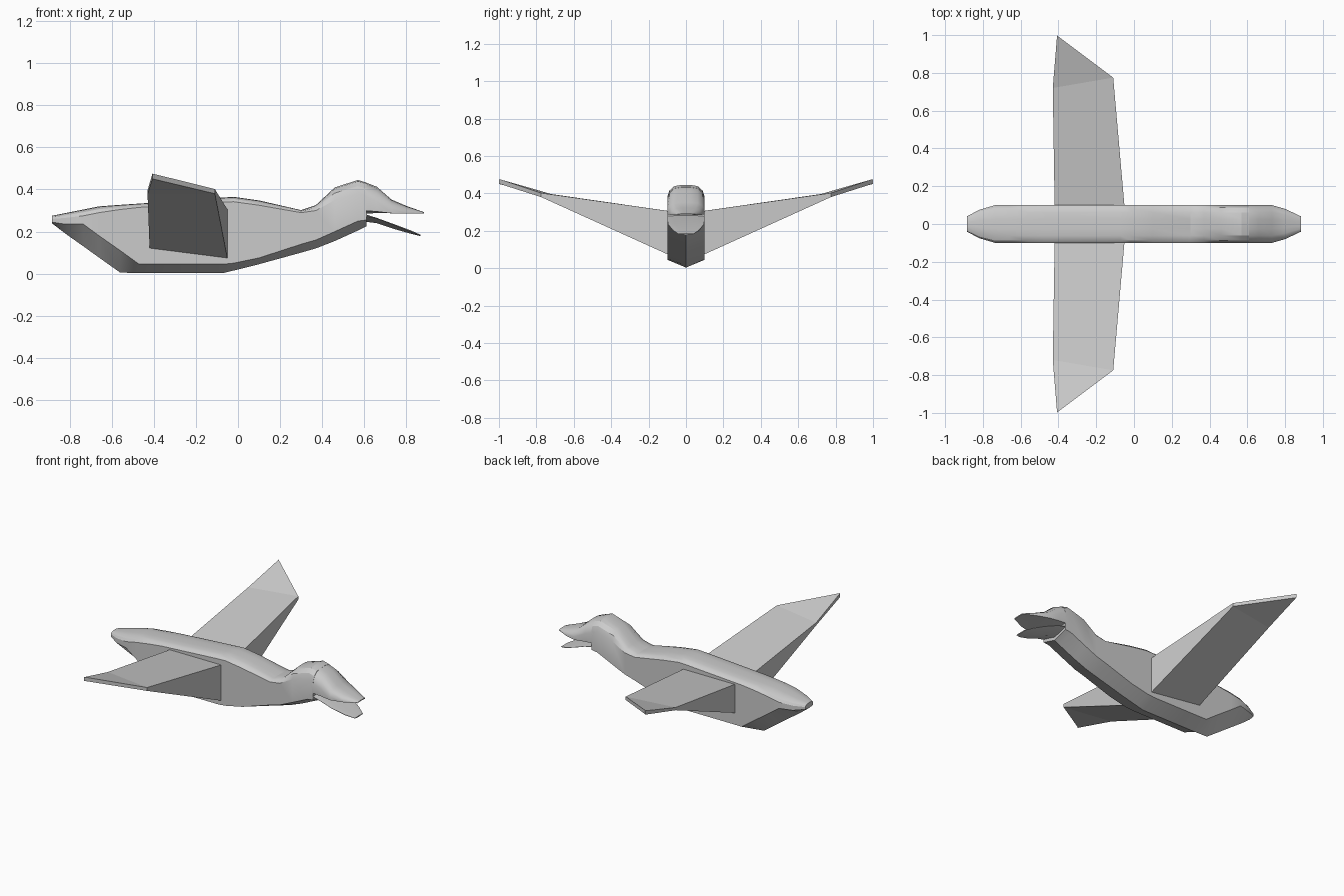
import bpy, bmesh, math

if "Cube" in bpy.data.objects:
    bpy.data.objects.remove(bpy.data.objects["Cube"], do_unlink=True)

grey = bpy.data.materials.new("plain_grey")
grey.use_nodes = True
GREY = (0.6, 0.6, 0.6, 1)
grey.diffuse_color = GREY
grey.node_tree.nodes["Principled BSDF"].inputs["Base Color"].default_value = GREY


def loft(name, rings, smooth_angle=0):
    """Skin a closed mesh through equal-length rings of points."""
    bm = bmesh.new()
    loops = [[bm.verts.new(p) for p in ring] for ring in rings]
    n = len(loops[0])
    for a, b in zip(loops, loops[1:]):
        for i in range(n):
            j = (i + 1) % n
            bm.faces.new((a[i], a[j], b[j], b[i]))
    bm.faces.new(loops[0])
    bm.faces.new(loops[-1])
    bmesh.ops.remove_doubles(bm, verts=bm.verts, dist=0.0005)
    bmesh.ops.recalc_face_normals(bm, faces=bm.faces)
    mesh = bpy.data.meshes.new(name)
    bm.to_mesh(mesh)
    bm.free()
    mesh.materials.append(grey)
    obj = bpy.data.objects.new(name, mesh)
    bpy.context.collection.objects.link(obj)
    if smooth_angle:
        bpy.ops.object.select_all(action="DESELECT")
        obj.select_set(True)
        bpy.context.view_layer.objects.active = obj
        bpy.ops.object.shade_smooth_by_angle(angle=math.radians(smooth_angle))
    return obj


def section(x, w, keel, low, side, top):
    """Keeled underside, flat flanks and a rounded back."""
    rise = top - side
    half = [(w, low), (w, side), (w * 0.88, side + rise * 0.55),
            (w * 0.62, side + rise * 0.9), (w * 0.25, top)]
    return ([(x, 0, keel)] + [(x, y, z) for y, z in half]
            + [(x, -y, z) for y, z in reversed(half)])


# Body and head: x, half width, keel, flank bottom, flank top, back
body = [
    (-0.885, 0.04, 0.24, 0.245, 0.26, 0.275),
    (-0.82, 0.075, 0.19, 0.235, 0.265, 0.288),
    (-0.735, 0.1, 0.13, 0.235, 0.275, 0.305),
    (-0.66, 0.1, 0.076, 0.18, 0.29, 0.32),
    (-0.56, 0.1, 0.005, 0.11, 0.305, 0.327),
    (-0.47, 0.1, 0.003, 0.045, 0.315, 0.333),
    (-0.07, 0.1, 0.003, 0.045, 0.34, 0.362),
    (-0.02, 0.1, 0.015, 0.05, 0.342, 0.365),
    (0.1, 0.1, 0.045, 0.075, 0.325, 0.348),
    (0.3, 0.1, 0.1, 0.14, 0.29, 0.302),
    (0.37, 0.1, 0.12, 0.16, 0.30, 0.326),
    (0.46, 0.1, 0.155, 0.2, 0.35, 0.41),
    (0.57, 0.1, 0.205, 0.25, 0.38, 0.445),
    (0.61, 0.1, 0.225, 0.255, 0.37, 0.433),
]
loft("body", [section(*s) for s in body], 28)

# Upper bill, running on from the head
upper_bill = [
    (0.60, 0.1, 0.285, 0.30, 0.37, 0.436),
    (0.66, 0.1, 0.288, 0.295, 0.345, 0.413),
    (0.73, 0.1, 0.288, 0.287, 0.31, 0.352),
    (0.80, 0.08, 0.288, 0.285, 0.295, 0.322),
    (0.885, 0.04, 0.287, 0.285, 0.288, 0.292),
]
loft("upper_bill", [section(*s) for s in upper_bill], 35)

# Lower bill, a thin drooping leaf
lower_bill = [
    (0.58, 0.1, 0.25, 0.28, 0.285, 0.29),
    (0.66, 0.1, 0.24, 0.262, 0.263, 0.265),
    (0.74, 0.095, 0.213, 0.232, 0.234, 0.236),
    (0.82, 0.07, 0.19, 0.2, 0.204, 0.206),
    (0.868, 0.04, 0.178, 0.181, 0.183, 0.185),
]
loft("lower_bill", [section(*s) for s in lower_bill], 35)

# Wings: thick at the root, swept to a thin pointed tip
for side, label in ((1, "left"), (-1, "right")):
    stations = [
        # leading x, y, bottom, top, then trailing x, y, bottom, top
        (-0.05, 0.09, 0.07, 0.305, -0.42, 0.09, 0.117, 0.305),
        (-0.11, 0.775, 0.38, 0.402, -0.43, 0.72, 0.378, 0.396),
        (-0.404, 0.995, 0.45, 0.475, -0.407, 1.0, 0.45, 0.475),
    ]
    rings = [[(lx, side * ly, lb), (lx, side * ly, lt),
              (tx, side * ty, tt), (tx, side * ty, tb)]
             for lx, ly, lb, lt, tx, ty, tb, tt in stations]
    loft(label + "_wing", rings)
